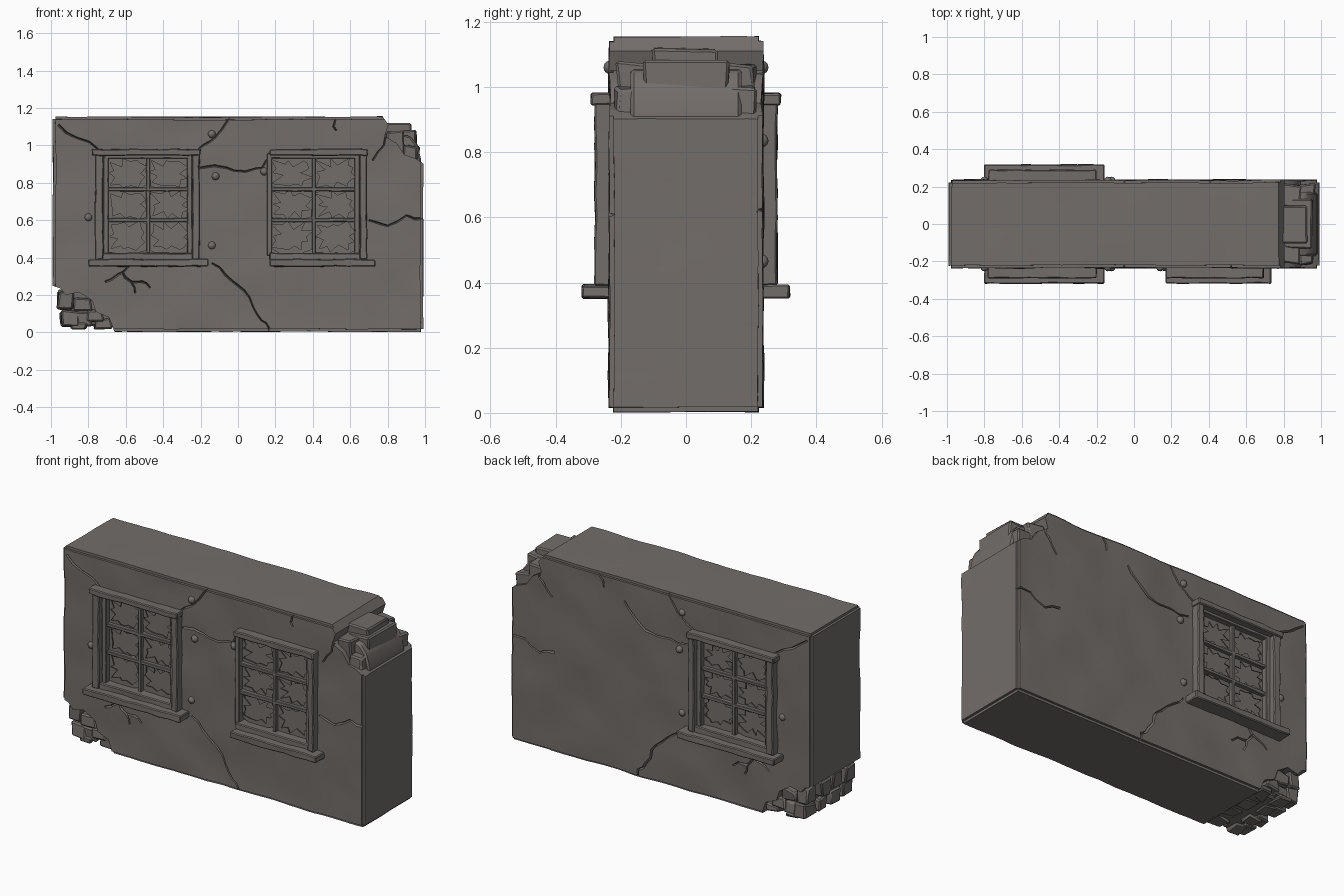
import bpy, bmesh, math, random
from mathutils import Vector, noise

if "Cube" in bpy.data.objects:
    bpy.data.objects.remove(bpy.data.objects["Cube"])

random.seed(4)
stone = bpy.data.materials.new("weathered grey")
stone.diffuse_color = (0.17, 0.154, 0.145, 1)
stone.use_nodes = True
stone.node_tree.nodes["Principled BSDF"].inputs["Base Color"].default_value = stone.diffuse_color


def smooth(me, angle):
    me.shade_smooth()
    me.set_sharp_from_angle(angle=math.radians(angle))


def finish(bm, name, angle=35):
    bmesh.ops.recalc_face_normals(bm, faces=bm.faces)
    me = bpy.data.meshes.new(name)
    bm.to_mesh(me)
    bm.free()
    ob = bpy.data.objects.new(name, me)
    bpy.context.collection.objects.link(ob)
    me.materials.append(stone)
    smooth(me, angle)
    return ob


def add_box(bm, x, y, z):
    vs = bmesh.ops.create_cube(bm, size=1)['verts']
    for v in vs:
        v.co = Vector([(min(r) + max(r)) / 2 + c * (max(r) - min(r)) for c, r in zip(v.co, (x, y, z))])
    return vs


def slice_axis(bm, axis, lo, hi, step):
    n = max(1, round((hi - lo) / step))
    no = Vector((0, 0, 0))
    no[axis] = 1
    for i in range(1, n):
        bmesh.ops.bisect_plane(bm, geom=bm.verts[:] + bm.edges[:] + bm.faces[:],
                               plane_co=no * (lo + (hi - lo) * i / n), plane_no=no)


def beam(name, x, y, z, rough=0.003, bevel=0.005):
    # worn timber or stone bar, uneven along its length
    bm = bmesh.new()
    add_box(bm, x, y, z)
    dims = [max(r) - min(r) for r in (x, y, z)]
    ax = dims.index(max(dims))
    r = (x, y, z)[ax]
    slice_axis(bm, ax, min(r), max(r), 0.07)
    for v in bm.verts:
        v.co += Vector([random.uniform(-rough, rough) for _ in range(3)])
    bm.normal_update()
    edges = [e for e in bm.edges if len(e.link_faces) == 2 and e.calc_face_angle() > 0.8]
    bmesh.ops.bevel(bm, geom=edges, offset=bevel, segments=1, affect='EDGES')
    return finish(bm, name)


def rock(name, x, y, z, rough=0.012):
    bm = bmesh.new()
    for v in add_box(bm, x, y, z):
        v.co += Vector([random.uniform(-rough, rough) for _ in range(3)])
    bmesh.ops.bevel(bm, geom=bm.edges[:], offset=0.008, segments=1, affect='EDGES')
    return finish(bm, name)


def prism(bm, pts, y0, y1):
    a = [bm.verts.new((x, y0, z)) for x, z in pts]
    b = [bm.verts.new((x, y1, z)) for x, z in pts]
    bm.faces.new(a)
    bm.faces.new(b[::-1])
    for i in range(len(pts)):
        j = (i + 1) % len(pts)
        bm.faces.new((a[i], b[i], b[j], a[j]))


def groove(bm, pts, s, w=0.013):
    # V-shaped crack cutter swept along a jagged line on one face
    line = [Vector(pts[0])]
    for a, b in zip(pts, pts[1:]):
        a, b = Vector(a), Vector(b)
        line += [(a + b) / 2 + Vector((random.uniform(-.012, .012), random.uniform(-.012, .012))), b]
    rings = []
    for i, p in enumerate(line):
        d = (line[min(i + 1, len(line) - 1)] - line[max(i - 1, 0)]).normalized()
        q = Vector((-d.y, d.x)) * w * random.uniform(0.7, 1.2)
        rings.append([bm.verts.new((p.x + q.x, s * 0.262, p.y + q.y)),
                      bm.verts.new((p.x - q.x, s * 0.262, p.y - q.y)),
                      bm.verts.new((p.x, s * 0.216, p.y))])
    for r, t in zip(rings, rings[1:]):
        for i in range(3):
            bm.faces.new((r[i], r[(i + 1) % 3], t[(i + 1) % 3], t[i]))
    bm.faces.new(rings[0])
    bm.faces.new(rings[-1])


def cut(ob, bm):
    cutter = finish(bm, "cutter")
    cutter.hide_render = True
    before = len(ob.data.vertices)
    bpy.context.view_layer.objects.active = ob
    for solver in ('MANIFOLD', 'EXACT'):
        if len(ob.data.vertices) != before:
            break
        m = ob.modifiers.new("cut", 'BOOLEAN')
        m.operation, m.solver, m.object = 'DIFFERENCE', solver, cutter
        bpy.ops.object.modifier_apply(modifier="cut")
    bpy.data.objects.remove(cutter)


# wall slab with uneven plaster
bm = bmesh.new()
add_box(bm, (-0.99, 0.99), (-0.235, 0.235), (0.004, 1.153))
bmesh.ops.bevel(bm, geom=bm.edges[:], offset=0.014, segments=2, affect='EDGES')
slice_axis(bm, 0, -0.99, 0.99, 0.055)
slice_axis(bm, 2, 0, 1.153, 0.055)
slice_axis(bm, 1, -0.235, 0.235, 0.1)
bm.normal_update()
for v in bm.verts:
    n = noise.noise(v.co * 4) * 0.7 + noise.noise(v.co * 9) * 0.3
    k = 0.011 if abs(v.normal.y) > 0.4 else 0.005
    v.co += v.normal * n * k
    v.co.z = max(v.co.z, 0)
wall = finish(bm, "wall")

# broken corners and window recesses
bm = bmesh.new()
prism(bm, [(0.74, 1.2), (0.805, 1.11), (0.785, 1.05), (0.85, 1.01), (0.89, 0.95), (0.95, 0.93),
           (1.05, 0.86), (1.05, 1.2)], -0.4, 0.4)
prism(bm, [(-1.05, 0.27), (-0.95, 0.235), (-0.92, 0.2), (-0.85, 0.215), (-0.78, 0.17), (-0.76, 0.11),
           (-0.69, 0.08), (-0.64, -0.05), (-1.05, -0.05)], -0.4, 0.4)
for s, x0, x1 in ((-1, -0.72, -0.24), (1, -0.72, -0.24), (-1, 0.16, 0.66)):
    add_box(bm, (x0, x1), (s * 0.19, s * 0.4), (0.41, 0.96))
cut(wall, bm)

# cracks, repeated on both faces
cracks = [
    [(-0.03, 1.17), (-0.09, 1.08), (-0.15, 1.02), (-0.21, 0.98)],
    [(-0.96, 1.11), (-0.86, 1.04), (-0.75, 0.98)],
    [(-0.14, 0.37), (-0.07, 0.31), (0.0, 0.25), (0.06, 0.19), (0.1, 0.1), (0.15, 0.05), (0.16, -0.02)],
    [(1.01, 0.61), (0.9, 0.625), (0.8, 0.57), (0.7, 0.6)],
    [(0.8, 1.06), (0.78, 1.0), (0.72, 0.92)],
    [(-0.58, 0.36), (-0.64, 0.31), (-0.71, 0.27)],
]
branches = [[(-0.62, 0.325), (-0.57, 0.27), (-0.55, 0.21)]]
twigs = [[(-0.57, 0.27), (-0.51, 0.27), (-0.47, 0.24)]]
side = {-1: [[(-0.2, 0.88), (-0.06, 0.88), (0.04, 0.86), (0.13, 0.88), (0.18, 0.94)],
             [(0.52, 1.14), (0.525, 1.08)]],
        1: [[(-0.18, 0.88), (-0.06, 0.88), (0.1, 0.89), (0.17, 0.95), (0.24, 1.03)],
            [(0.41, 1.14), (0.38, 1.07)]]}
for group in (cracks, branches, twigs):
    bm = bmesh.new()
    for s in (-1, 1):
        for c in group + (side[s] if group is cracks else []):
            groove(bm, c, s)
    cut(wall, bm)
smooth(wall.data, 30)


def glass(name, x0, x1, z0, z1, s):
    # broken pane: jagged ring around a hole
    bm = bmesh.new()
    cx, cz = (x0 + x1) / 2, (z0 + z1) / 2
    n, rings = 18, []
    for i in range(n):
        a = math.tau * (i + random.uniform(-.3, .3)) / n
        c, d = math.cos(a), math.sin(a)
        m = max(abs(c), abs(d))
        f = random.uniform(0.72, 0.95) if i % 2 else random.uniform(0.35, 0.75)
        ring = []
        for k in (1, f):
            for y in (0.212, 0.218):
                ring.append(bm.verts.new((cx + c / m * k * (x1 - x0) / 2, s * y, cz + d / m * k * (z1 - z0) / 2)))
        rings.append(ring)
    for i in range(n):
        r, t = rings[i], rings[(i + 1) % n]
        for a, b in ((0, 1), (1, 3), (3, 2), (2, 0)):
            bm.faces.new((r[a], r[b], t[b], t[a]))
    finish(bm, name, 20)


def window(tag, s, x0, x1, left_post):
    # x0..x1 is the glazed width
    fy = (s * 0.19, s * 0.28)
    left = x0 - 0.05 if left_post else x0 + 0.01
    beam(tag + "_lintel", (left - (0.015 if left_post else 0), x1 + 0.045), (s * 0.19, s * 0.29), (0.945, 0.98))
    beam(tag + "_right_post", (x1, x1 + 0.04), fy, (0.39, 0.96))
    beam(tag + "_sill", (left - (0.035 if left_post else 0), x1 + 0.085), (s * 0.19, s * 0.318), (0.352, 0.392))
    beam(tag + "_bottom_rail", (left, x1 + 0.02), (s * 0.19, s * 0.27), (0.385, 0.425))
    if left_post:
        beam(tag + "_left_post", (x0 - 0.05, x0 - 0.005), fy, (0.39, 0.96))
    # inner sash and glazing bars
    sash = (s * 0.19, s * 0.25)
    for nm, xx in (("left", x0), ("right", x1 - 0.022)):
        beam(tag + "_sash_" + nm, (xx - 0.005, xx + 0.022), sash, (0.41, 0.955), 0.0015, 0.003)
    beam(tag + "_sash_top", (x0, x1), sash, (0.93, 0.96), 0.0015, 0.003)
    xm = (x0 + x1) / 2
    bar = (s * 0.2, s * 0.24)
    beam(tag + "_upright_bar", (xm - 0.01, xm + 0.01), bar, (0.41, 0.95), 0.0015, 0.003)
    for z in (0.6, 0.765):
        beam(tag + "_cross_bar", (x0, x1), bar, (z - 0.01, z + 0.01), 0.0015, 0.003)
    for a, b in ((x0 + 0.01, xm), (xm, x1 - 0.01)):
        for c, d in ((0.425, 0.6), (0.6, 0.765), (0.765, 0.935)):
            glass(tag + "_glass", a, b, c, d, s)


window("front_left_window", -1, -0.715, -0.245, True)
window("back_window", 1, -0.715, -0.245, True)
window("front_right_window", -1, 0.16, 0.65, False)

# bolts in the plaster
spots = [(-0.14, 1.06), (-0.12, 0.835), (-0.14, 0.465), (-0.8, 0.615)]
for s in (-1, 1):
    for x, z in spots + ([(0.14, 0.86)] if s < 0 else []):
        bm = bmesh.new()
        bmesh.ops.create_uvsphere(bm, u_segments=12, v_segments=8, radius=0.021)
        bmesh.ops.translate(bm, verts=bm.verts, vec=(x, s * 0.232, z))
        finish(bm, "bolt", 60)

# exposed masonry at the upper right corner
bm = bmesh.new()
prism(bm, [(0.72, 0.85), (0.72, 1.06), (0.84, 1.06), (0.92, 1.05), (0.96, 1.0), (0.98, 0.92), (0.98, 0.85)], -0.17, 0.17)
bmesh.ops.bevel(bm, geom=bm.edges[:], offset=0.01, segments=1, affect='EDGES')
finish(bm, "upper_core")
rock("upper_top_block", (0.77, 0.925), (-0.1, 0.1), (1.0, 1.12), 0.006)
rock("upper_step_block", (0.8, 0.955), (-0.13, 0.13), (0.95, 1.075), 0.008)
for s in (-1, 1):
    rock("upper_side_block", (0.79, 0.89), (s * 0.1, s * 0.21), (0.94, 1.075), 0.01)
    rock("upper_side_block", (0.88, 0.965), (s * 0.12, s * 0.215), (0.88, 1.0), 0.01)

# crumbling rubble at the lower left corner
bm = bmesh.new()
prism(bm, [(-0.93, 0.3), (-0.92, 0.08), (-0.85, 0.035), (-0.68, 0.03), (-0.6, 0.06), (-0.6, 0.3)], -0.185, 0.185)
bmesh.ops.bevel(bm, geom=bm.edges[:], offset=0.012, segments=1, affect='EDGES')
finish(bm, "lower_core")
rubble = [(-0.92, 0.17, .04, .05), (-0.9, 0.075, .045, .04), (-0.83, 0.15, .05, .035), (-0.83, 0.07, .04, .035),
          (-0.76, 0.09, .04, .03), (-0.72, 0.045, .045, .022), (-0.85, 0.038, .04, .016)]
for y in (-0.175, -0.06, 0.06, 0.175):
    for x, z, w, h in rubble:
        if abs(y) > 0.1 or x < -0.89 or z < 0.05:
            rock("rubble_block", (x - w, x + w), (y - 0.045, y + 0.045), (z - h, z + h), 0.011)
